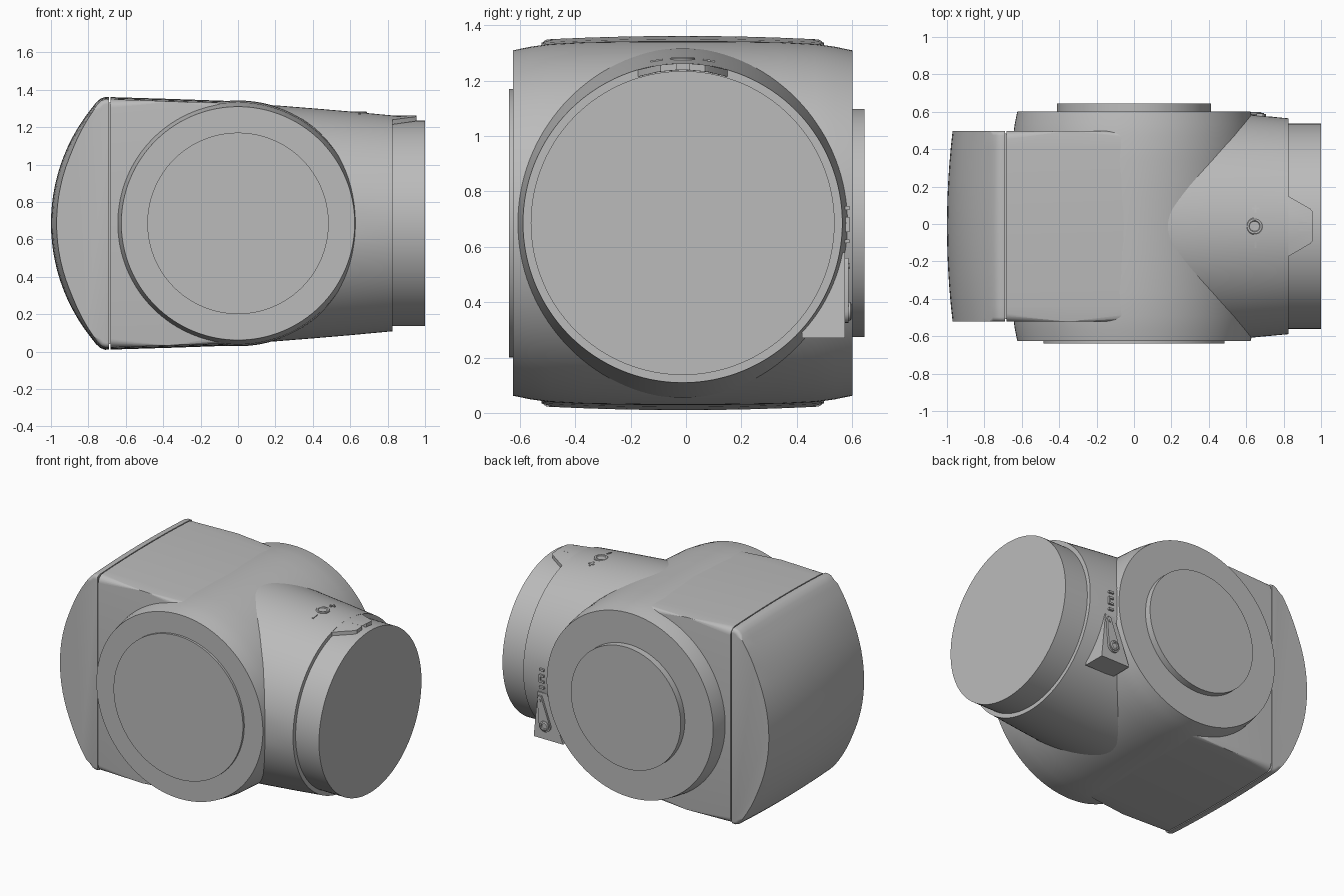
import bpy, bmesh, math
from mathutils import Vector, Matrix

if "Cube" in bpy.data.objects:
    bpy.data.objects.remove(bpy.data.objects["Cube"])

CY, CZ = -0.012, 0.686   # common centre of the two round sleeves

grey = bpy.data.materials.new("light_grey")
grey.use_nodes = True
grey.diffuse_color = (0.5, 0.5, 0.5, 1)
grey.node_tree.nodes["Principled BSDF"].inputs["Base Color"].default_value = (0.5, 0.5, 0.5, 1)


def finish(name, bm, angle=30):
    bmesh.ops.recalc_face_normals(bm, faces=bm.faces)
    mesh = bpy.data.meshes.new(name)
    bm.to_mesh(mesh)
    bm.free()
    obj = bpy.data.objects.new(name, mesh)
    bpy.context.collection.objects.link(obj)
    mesh.materials.append(grey)
    bpy.ops.object.select_all(action='DESELECT')
    obj.select_set(True)
    bpy.context.view_layer.objects.active = obj
    bpy.ops.object.shade_smooth_by_angle(angle=math.radians(angle))
    return obj


def loft(bm, rings):
    """Skin closed rings of points and cap both ends."""
    rows = [[bm.verts.new(p) for p in ring] for ring in rings]
    n = len(rows[0])
    for a, b in zip(rows, rows[1:]):
        for i in range(n):
            j = (i + 1) % n
            bm.faces.new((a[i], a[j], b[j], b[i]))
    bm.faces.new(rows[0])
    bm.faces.new(rows[-1])
    return rows


def lathe(name, profile, axis, centre, segs=96, limit=None):
    """Revolve (distance, radius) pairs about x, y or z through centre."""
    c, rings = Vector(centre), []
    k = "xyz".index(axis)
    for d, r in profile:
        ring = []
        for i in range(segs):
            a = 2 * math.pi * i / segs
            p = Vector((0, 0, 0))
            p[k], p[(k + 1) % 3], p[(k + 2) % 3] = d, r * math.cos(a), r * math.sin(a)
            if limit:
                p.y = max(-limit, min(limit, p.y))
            ring.append(c + p)
        rings.append(ring)
    bm = bmesh.new()
    loft(bm, rings)
    return finish(name, bm)


def prism(name, outline, place, angle=30):
    """Solid between two copies of an outline; place(u, v, side) gives the point."""
    bm = bmesh.new()
    loft(bm, [[place(u, v, s) for u, v in outline] for s in (0, 1)])
    bmesh.ops.triangulate(bm, faces=[f for f in bm.faces if len(f.verts) > 4])
    return finish(name, bm, angle)


def housing(name, outline, seam_x, steps=12):
    """Side profile swept across y, gently crowned, with rounded side rims."""
    bm = bmesh.new()
    rings = []
    for i in range(steps + 1):
        t = 2 * i / steps - 1
        ring = []
        for x, z in outline:
            bulge = 0.03 * t * t * max(0, min(1, (-0.72 - x) / 0.2))
            ring.append((x + bulge, CY + 0.51 * t, CZ + z * (1 - 0.02 * t * t)))
        rings.append(ring)
    rows = loft(bm, rings)
    rim = [e for row in (rows[0], rows[-1]) for e in bm.edges
           if all(v in row for v in e.verts)
           and not all(abs(v.co.x - seam_x) < 1e-4 for v in e.verts)]
    bmesh.ops.bevel(bm, geom=rim, offset=0.045, segments=5, profile=0.5,
                    affect='EDGES', clamp_overlap=True)
    return finish(name, bm, 35)


# Box section that joins the end cap to the drum
housing("body_box", [(-0.683, 0.675), (-0.35, 0.665), (0.02, 0.652),
                     (0.02, -0.652), (-0.35, -0.665), (-0.683, -0.675)], -0.683)

# Curved end cap with rounded top and bottom corners
cap = [(-0.69, -0.675), (-0.71, -0.676), (-0.735, -0.667), (-0.76, -0.645)]
R = 0.98
for i in range(25):
    z = -0.615 + 1.23 * i / 24
    cap.append((-1 + R - math.sqrt(R * R - z * z), z))
cap += [(x, -z) for x, z in reversed(cap[:4])]
housing("end_cap", cap, -0.69)

# Recessed core behind the seam
bm = bmesh.new()
bmesh.ops.create_cube(bm, size=1, matrix=Matrix.Translation((-0.69, CY, CZ)) @
                      Matrix.Diagonal((0.1, 0.99, 1.29, 1)))
finish("seam_core", bm)

# Cross drum and its end plates
drum = [(-0.613, 0.624), (-0.55, 0.637), (-0.48, 0.647), (-0.35, 0.654), (-0.15, 0.657)]
drum += [(-d, r) for d, r in reversed(drum)]
lathe("cross_drum", drum, "y", (0, CY, CZ), 128)
lathe("front_plate", [(-0.64, 0.485), (-0.6, 0.485)], "y", (0, 0, CZ))
lathe("back_plate", [(0.58, 0.412), (0.645, 0.412)], "y", (0, 0, CZ))

# Tapered barrel and stepped neck
lathe("barrel", [(0, 0.636), (0.2, 0.631), (0.4, 0.615), (0.6, 0.598), (0.825, 0.577)],
      "x", (0, CY, CZ), 128, limit=0.606)
lathe("neck", [(0.78, 0.549), (1.0, 0.549)], "x", (0, CY, CZ), 128)


def on_barrel(low, high):
    """Place x, y outlines on the top of the barrel between two radii."""
    def place(x, y, s):
        r = (low, high)[s]
        return (x, CY + y, CZ + math.sqrt(r * r - y * y))
    return place


# Notched pointer tab over the neck
half = [(0.955, 0.022), (0.955, 0.08), (0.942, 0.094), (0.815, 0.167)]
tab = [(0.88, 0.022)] + half + [(0.815, 0.08), (0.815, 0)]
tab += [(x, -y) for x, y in reversed(tab[:-1])]
prism("pointer_tab", tab, on_barrel(0.553, 0.577))


def bar(name, x, y, wx, wy):
    r = 0.577 + (0.825 - x) * 0.093
    prism(name, [(x - wx, y - wy), (x + wx, y - wy), (x + wx, y + wy), (x - wx, y + wy)],
          on_barrel(r - 0.02, r + 0.005))


def ring(name, axis, centre, outer, inner, low, high):
    lathe(name, [(low, inner), (low, outer), (high, outer), (high, inner), (low, inner)],
          axis, centre, 32)


# Raised adjustment marks on top of the barrel
lathe("top_button", [(0, 0.045), (0.595, 0.045), (0.599, 0.04), (0.599, 0.03), (0.594, 0.026)],
      "z", (0.645, CY, CZ), 32)
bar("top_mark_near", 0.65, -0.095, 0.005, 0.022)
bar("top_mark_far", 0.65, 0.095, 0.005, 0.022)
bar("top_mark_cross", 0.65, 0.095, 0.02, 0.005)


def side(low, high):
    return lambda x, z, s: (x, (low, high)[s], z)


# Lever pad, lever, screw and lock marks on the back of the barrel
prism("lever_pad", [(0.52, 0.27), (0.74, 0.27), (0.73, 0.36), (0.71, 0.58), (0.64, 0.58)],
      side(0.42, 0.574))
lever = [(0.65 + 0.042 * math.cos(a), 0.367 + 0.042 * math.sin(a))
         for a in [math.pi * (1 + i / 10) for i in range(11)]]
lever += [(0.705, 0.54), (0.698, 0.56), (0.678, 0.56), (0.67, 0.54)]
prism("lever", lever, side(0.56, 0.588))
lathe("lever_screw", [(0.57, 0.033), (0.594, 0.033), (0.599, 0.026), (0.599, 0.018),
                      (0.593, 0.015)], "y", (0.65, 0, 0.367), 32)
lathe("lever_dot", [(0.57, 0.009), (0.593, 0.009)], "y", (0.686, 0, 0.53), 16)
for i, z in enumerate((0.62, 0.66, 0.70, 0.74)):
    prism("lock_mark_%d" % (i + 1), [(0.655, z - 0.007), (0.69, z - 0.007),
                                     (0.69, z + 0.007), (0.655, z + 0.007)], side(0.55, 0.59))
prism("lock_mark_spine", [(0.683, 0.655), (0.693, 0.655), (0.693, 0.705), (0.683, 0.705)],
      side(0.55, 0.59))
